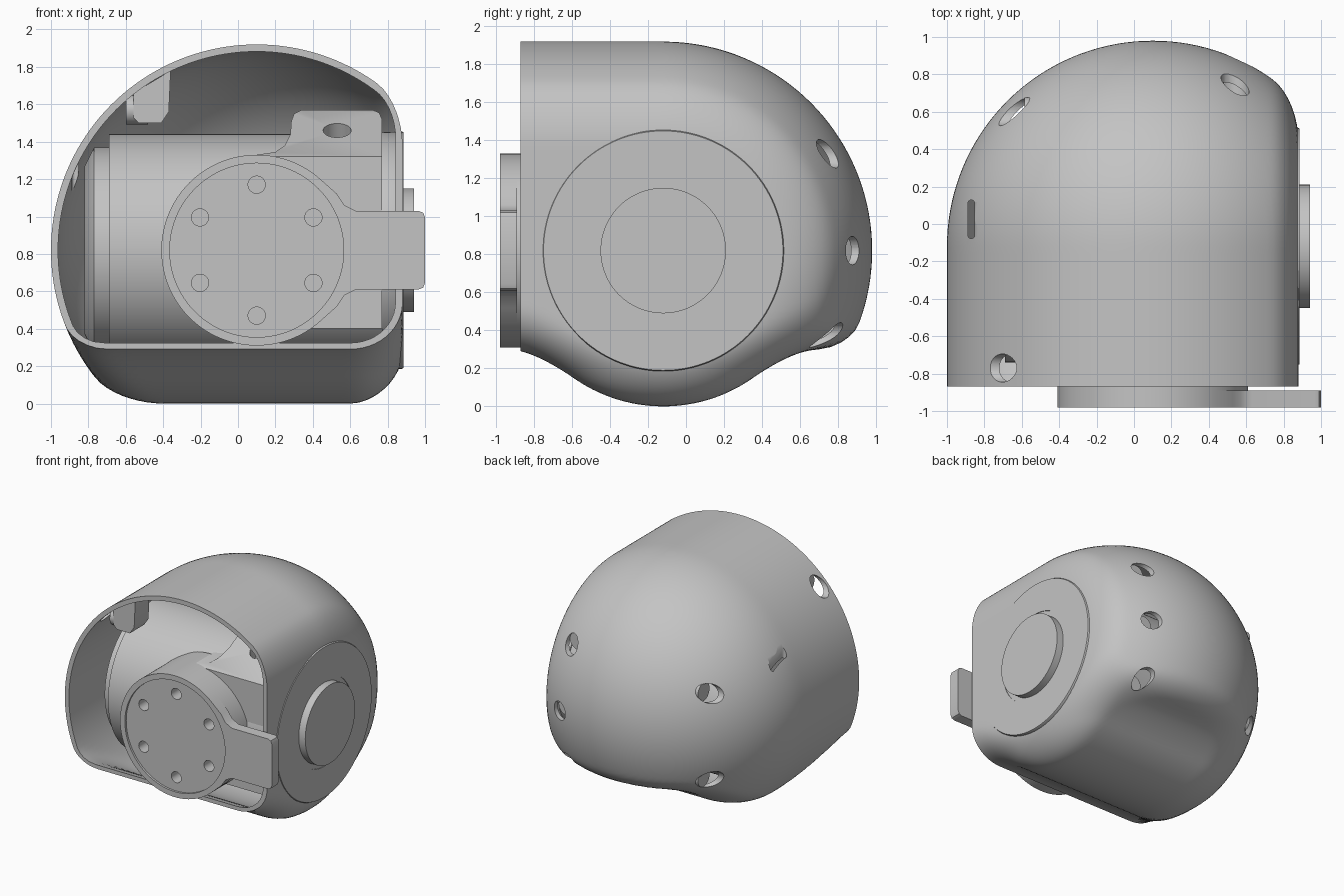
import bpy, bmesh
from math import sin, cos, pi, hypot, sqrt
from mathutils import Vector

cube = bpy.data.objects.get("Cube")
if cube:
    bpy.data.objects.remove(cube, do_unlink=True)

grey = bpy.data.materials.new("plain grey")
grey.use_nodes = True
GREY = (0.55, 0.55, 0.55, 1)
grey.diffuse_color = GREY
grey.node_tree.nodes["Principled BSDF"].inputs["Base Color"].default_value = GREY

CX, CY, CZ = 0.1, -0.12, 0.82      # common centre of dome, motor and neck
FRONT = -0.87                      # plane of the shell opening
WALL = 0.038
X, Y, Z = Vector((1, 0, 0)), Vector((0, 1, 0)), Vector((0, 0, 1))


def finish(name, bm, cutter=None):
    """Make an object, optionally cut it, then shade it."""
    bmesh.ops.recalc_face_normals(bm, faces=bm.faces[:])
    mesh = bpy.data.meshes.new(name)
    bm.to_mesh(mesh)
    bm.free()
    ob = bpy.data.objects.new(name, mesh)
    bpy.context.collection.objects.link(ob)
    mesh.materials.append(grey)
    bpy.ops.object.select_all(action='DESELECT')
    ob.select_set(True)
    bpy.context.view_layer.objects.active = ob
    if cutter:
        mod = ob.modifiers.new("holes", 'BOOLEAN')
        mod.operation = 'DIFFERENCE'
        mod.solver = 'EXACT'
        mod.object = cutter
        bpy.ops.object.modifier_apply(modifier=mod.name)
        bpy.data.objects.remove(cutter, do_unlink=True)
    bpy.ops.object.shade_smooth_by_angle(angle=0.6)
    return ob


def helper(name, bm):
    ob = finish(name, bm)
    ob.hide_render = True
    return ob


def lathe(bm, profile, origin, axis, n=64):
    """Turn (radius, height) points around an axis and cap both ends."""
    q = axis.to_track_quat('Z', 'Y')
    rings = [[bm.verts.new(Vector(origin) + q @ Vector((r * cos(2 * pi * i / n), r * sin(2 * pi * i / n), h)))
              for i in range(n)] for r, h in profile]
    for a, b in zip(rings, rings[1:]):
        for i in range(n):
            bm.faces.new((a[i], a[i - 1], b[i - 1], b[i]))
    bm.faces.new(rings[0])
    bm.faces.new(rings[-1])
    return [v for ring in rings for v in ring]


def rod(bm, r, origin, axis, length, n=32):
    return lathe(bm, [(r, 0), (r, length)], origin, axis, n)


def prism(bm, outline, y0, y1):
    """Extrude an x-z outline along y."""
    a = [bm.verts.new((x, y0, z)) for x, z in outline]
    b = [bm.verts.new((x, y1, z)) for x, z in outline]
    for i in range(len(a)):
        bm.faces.new((a[i], a[i - 1], b[i - 1], b[i]))
    bm.faces.new(a)
    bm.faces.new(b)


# Shell form: capsule trimmed by a side plane and a floor with a round belly
def round_and(a, b, r):
    return min(max(a, b), -r) + hypot(max(a + r, 0), max(b + r, 0))


def round_or(a, b, r):
    return max(min(a, b), r) - hypot(max(r - a, 0), max(r - b, 0))


def form(p):
    dx, dy, dz = p.x - CX, p.y - CY, p.z - CZ
    capsule = sqrt(dx * dx + max(dy, 0) ** 2 + dz * dz) - 1.1
    belly = round_or(0.3 - p.z, hypot(dy, dz) - CZ, 0.15)
    trim = round_and(p.x - 0.88, belly, 0.28)
    return round_and(capsule, trim, 0.14)


def cast(origin, d, inset):
    lo, hi = 0.0, 1.6
    for _ in range(22):
        mid = (lo + hi) / 2
        if form(origin + d * mid) < -inset:
            lo = mid
        else:
            hi = mid
    return origin + d * lo


def skin(bm, inset, n=160, front=18, back=36):
    """Rings along the barrel, then over the dome to its pole."""
    rings = []
    for k in range(front + back):
        t = max(0, k - front) / back * pi / 2
        y = FRONT + (CY - FRONT) * min(k / front, 1)
        o = Vector((CX, y, CZ))
        rings.append([bm.verts.new(cast(o, Vector((cos(a) * cos(t), sin(t), sin(a) * cos(t))), inset))
                      for a in (2 * pi * i / n for i in range(n))])
    pole = bm.verts.new(cast(Vector((CX, CY, CZ)), Y, inset))
    for a, b in zip(rings, rings[1:]):
        for i in range(n):
            bm.faces.new((a[i], a[i - 1], b[i - 1], b[i]))
    for i in range(n):
        bm.faces.new((rings[-1][i], rings[-1][i - 1], pole))
    return rings[0]


# Screw holes: (centre of hole floor, outward axis, radius)
screws = [((0.54, 0.66, 1.33), Y, 0.075), ((0.56, 0.78, CZ), Y, 0.075),
          ((0.54, 0.64, 0.375), Y, 0.066),
          ((-0.585, 0.6, 1.18), -X, 0.075), ((-0.585, 0.6, 0.46), -X, 0.075),
          ((-0.6, -0.77, 1.57), -X, 0.075)]
cut = bmesh.new()
for floor, axis, r in screws:
    rod(cut, r, floor, axis, 0.6)
# Vent slot
for v in rod(cut, 0.018, (-0.87, 0.025, 1.1), Z, 0.6):
    v.co.y += 0.085 if v.co.y > 0.025 else -0.085
shell_cutter = helper("shell_cutter", cut)

bm = bmesh.new()
outer, inner = skin(bm, 0), skin(bm, WALL)
for i in range(len(outer)):
    bm.faces.new((outer[i], outer[i - 1], inner[i - 1], inner[i]))
finish("shell", bm, shell_cutter)

# Screw seats closing the hole floors
bm = bmesh.new()
for floor, axis, r in screws:
    rod(bm, r + 0.002, floor, -axis, 0.12)
finish("screw_seats", bm)

# Boss inside the upper corner of the opening
bm = bmesh.new()
prism(bm, [(-0.56, 1.53), (-0.53, 1.5), (-0.41, 1.5), (-0.37, 1.56), (-0.36, 1.78), (-0.56, 1.66)],
      -0.85, -0.66)
finish("corner_boss", bm)

# Motor drum across the shell with a narrower end
bm = bmesh.new()
lathe(bm, [(0.45, -0.82), (0.55, -0.77), (0.55, -0.69), (0.62, -0.69), (0.62, 0.84)], (0, CY, CZ), X, 128)
finish("motor_drum", bm)

# Side cap with a raised hub and a shallow groove
bm = bmesh.new()
lathe(bm, [(0.63, 0.77), (0.635, 0.875), (0.63, 0.885), (0.37, 0.885), (0.37, 0.87), (0.33, 0.87), (0.33, 0.94)],
      (0, CY, CZ), X, 128)
finish("side_cap", bm)

# Bracket behind the neck, with a sloping top and a hole
slope = Vector((0, -0.5, 0.87))
cut = bmesh.new()
rod(cut, 0.075, Vector((0.53, -0.476, 1.46)) - slope * 0.15, slope, 0.4)
bracket_cutter = helper("bracket_cutter", cut)
bm = bmesh.new()
prism(bm, [(0.1, 0.4), (0.1, 1.33), (0.2, 1.345), (0.25, 1.38), (0.28, 1.44), (0.285, 1.51), (0.3, 1.55),
           (0.34, 1.57), (0.72, 1.57), (0.755, 1.555), (0.77, 1.52), (0.77, 0.4)], -0.72, 0)
bmesh.ops.bisect_plane(bm, geom=bm.verts[:] + bm.edges[:] + bm.faces[:], plane_co=(0, -0.72, 1.32),
                       plane_no=slope, clear_outer=True)
bmesh.ops.holes_fill(bm, edges=[e for e in bm.edges if e.is_boundary], sides=0)
finish("bracket", bm, bracket_cutter)

# Output neck with a recessed face and six bolt holes
cut = bmesh.new()
for k in range(6):
    a = pi / 2 + k * pi / 3
    rod(cut, 0.046, (CX + 0.35 * cos(a), -0.86, CZ + 0.35 * sin(a)), -Y, 0.3)
neck_cutter = helper("neck_cutter", cut)
bm = bmesh.new()
lathe(bm, [(0.51, 0.5), (0.51, 0.98), (0.465, 0.98), (0.465, 0.962)], (CX, 0, CZ), -Y, 128)
finish("output_neck", bm, neck_cutter)

# Side tab flaring out of the neck rim
top = [(0.44, 0.38), (0.53, 0.3), (0.57, 0.24), (0.63, 0.21), (0.965, 0.21), (0.99, 0.2), (1.0, 0.175)]
arc = [(CX + 0.5 * cos(a), CZ + 0.5 * sin(a)) for a in (-0.8 + 0.1 * i for i in range(17))]
bm = bmesh.new()
prism(bm, arc + [(x, CZ + h) for x, h in top] + [(x, CZ - h) for x, h in reversed(top)], -0.98, -0.89)
finish("side_tab", bm)
